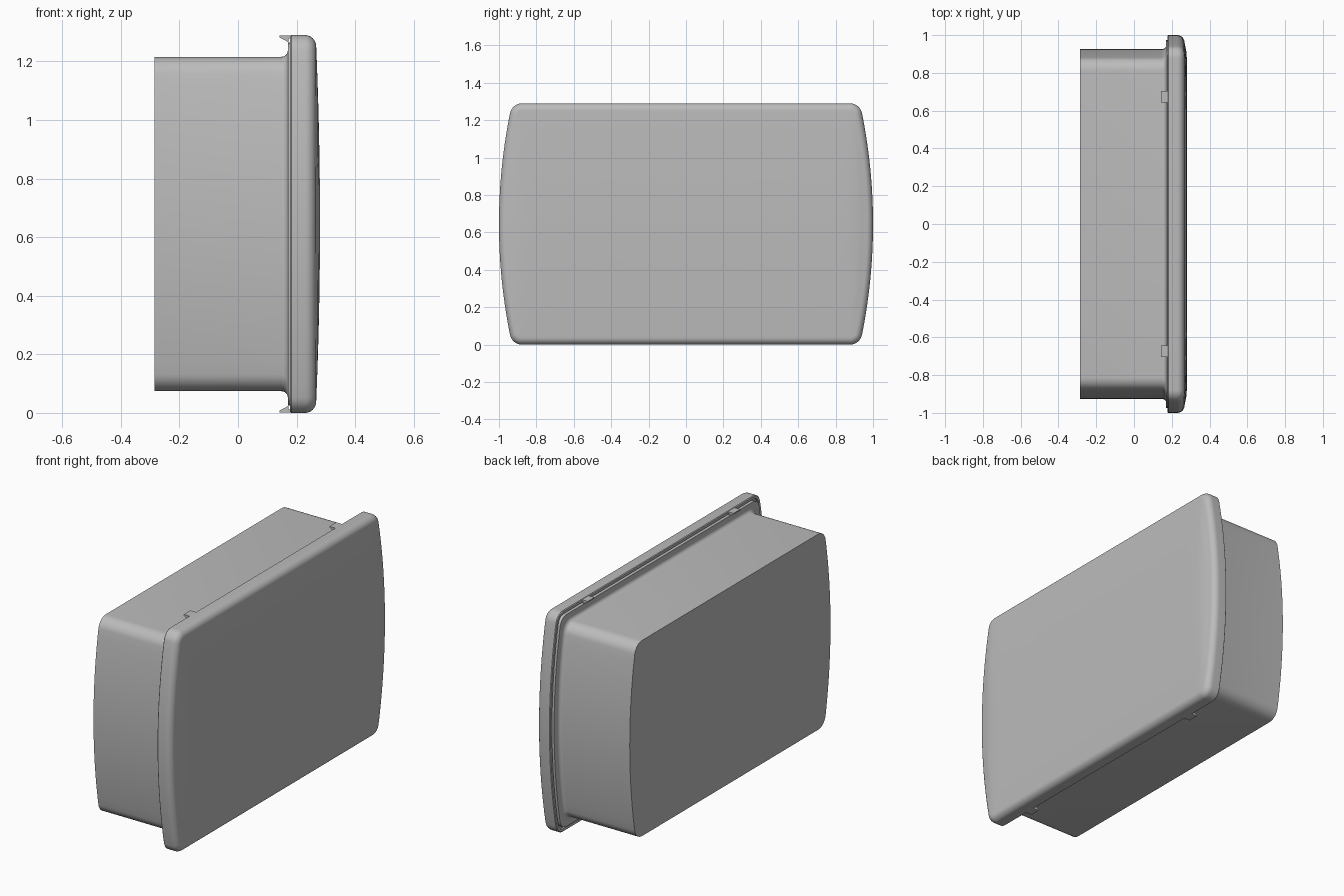
import bpy, bmesh, math
from mathutils import Vector

cube = bpy.data.objects.get("Cube")
if cube:
    bpy.data.objects.remove(cube, do_unlink=True)

MID = 0.645          # height of the centre line
HALF_H = 0.645       # half height of the lid outline
BOW = 3.0            # radius of the bowed ends

grey = bpy.data.materials.new("light_grey")
grey.use_nodes = True
COLOUR = (0.5, 0.5, 0.5, 1)
grey.diffuse_color = COLOUR
grey.node_tree.nodes["Principled BSDF"].inputs["Base Color"].default_value = COLOUR


def outline(inset, corner):
    """Rounded box with bowed ends, as (y, z) pairs offset inward by inset."""
    r = max(corner, 0.004)
    big, h = BOW - inset, HALF_H - inset
    base = 1 - BOW
    cz = h - r
    cy = base + math.sqrt((big - r) ** 2 - cz ** 2)
    a = math.atan2(cz, cy - base)
    quarter = [(base + big * math.cos(a * i / 12), big * math.sin(a * i / 12)) for i in range(12)]
    for i in range(9):
        t = a + (math.pi / 2 - a) * i / 8
        quarter.append((cy + r * math.cos(t), cz + r * math.sin(t)))
    half = quarter + [(-y, z) for y, z in reversed(quarter)]
    return half + [(y, -z) for y, z in reversed(half[1:-1])]


def finish(name, bm, angle=35):
    bmesh.ops.recalc_face_normals(bm, faces=bm.faces)
    mesh = bpy.data.meshes.new(name)
    bm.to_mesh(mesh)
    bm.free()
    mesh.materials.append(grey)
    obj = bpy.data.objects.new(name, mesh)
    bpy.context.collection.objects.link(obj)
    bpy.ops.object.select_all(action='DESELECT')
    obj.select_set(True)
    bpy.context.view_layer.objects.active = obj
    bpy.ops.object.shade_smooth_by_angle(angle=math.radians(angle))
    return obj


def loft(name, rings):
    """Skin a list of rings of 3D points and cap both ends."""
    bm = bmesh.new()
    loops = [[bm.verts.new(p) for p in ring] for ring in rings]
    n = len(loops[0])
    for a, b in zip(loops, loops[1:]):
        for i in range(n):
            j = (i + 1) % n
            bm.faces.new((a[i], a[j], b[j], b[i]))
    bm.faces.new(loops[0])
    bm.faces.new(loops[-1])
    return finish(name, bm)


def ring(x, inset, corner):
    return [(x, y, MID + z) for y, z in outline(inset, corner)]


# Tub: straight walls flaring into a thin flange
tub = [ring(-0.285, 0.074, 0.07), ring(0.148, 0.074, 0.07)]
for i in range(1, 7):
    t = math.pi / 2 * i / 6
    d = 0.02 * (1 - math.cos(t))
    tub.append(ring(0.148 + 0.022 * math.sin(t), 0.074 - d, 0.07))
tub += [ring(0.17, 0.026, 0.06), ring(0.2, 0.026, 0.06)]
loft("tub", tub)

# Lid: rim with a recessed back, rounded front edge and a gently domed face
lid = [ring(0.19, 0.03, 0.04), ring(0.19, 0.018, 0.05), ring(0.178, 0.018, 0.05),
       ring(0.178, 0.004, 0.062), ring(0.182, 0, 0.065)]
for i in range(9):
    t = math.pi / 2 * i / 8
    d = 0.038 * (1 - math.cos(t))
    lid.append(ring(0.229 + 0.038 * math.sin(t), d, 0.065 - d))
edge = outline(0.038, 0.027)
for s in (0.98, 0.95, 0.91, 0.85, 0.7, 0.5, 0.25, 0.02):
    loop = []
    for y, z in edge:
        y, z = y * s, z * s
        ends = min(1, max(0, (0.96 - abs(y)) / 0.09))
        dome = 0.013 * (1 - (z / 0.607) ** 2) * ends * (2 - ends)
        loop.append((0.267 + dome, y, MID + z))
    lid.append(loop)
loft("lid", lid)

# Snap clips: hooked tabs on the top and bottom edges of the lid
PROFILE = [(0.142, 0.643), (0.142, 0.637), (0.172, 0.621), (0.172, 0.633),
           (0.195, 0.633), (0.195, 0.643)]
for level, up in (("top", 1), ("bottom", -1)):
    for side, sy in (("left", 1), ("right", -1)):
        bm = bmesh.new()
        face = bm.faces.new([bm.verts.new((x, sy * 0.673 - 0.031, MID + up * z)) for x, z in PROFILE])
        out = bmesh.ops.extrude_face_region(bm, geom=[face])
        moved = [v for v in out["geom"] if isinstance(v, bmesh.types.BMVert)]
        bmesh.ops.translate(bm, verts=moved, vec=Vector((0, 0.062, 0)))
        finish(f"{level}_{side}_clip", bm, 20)
